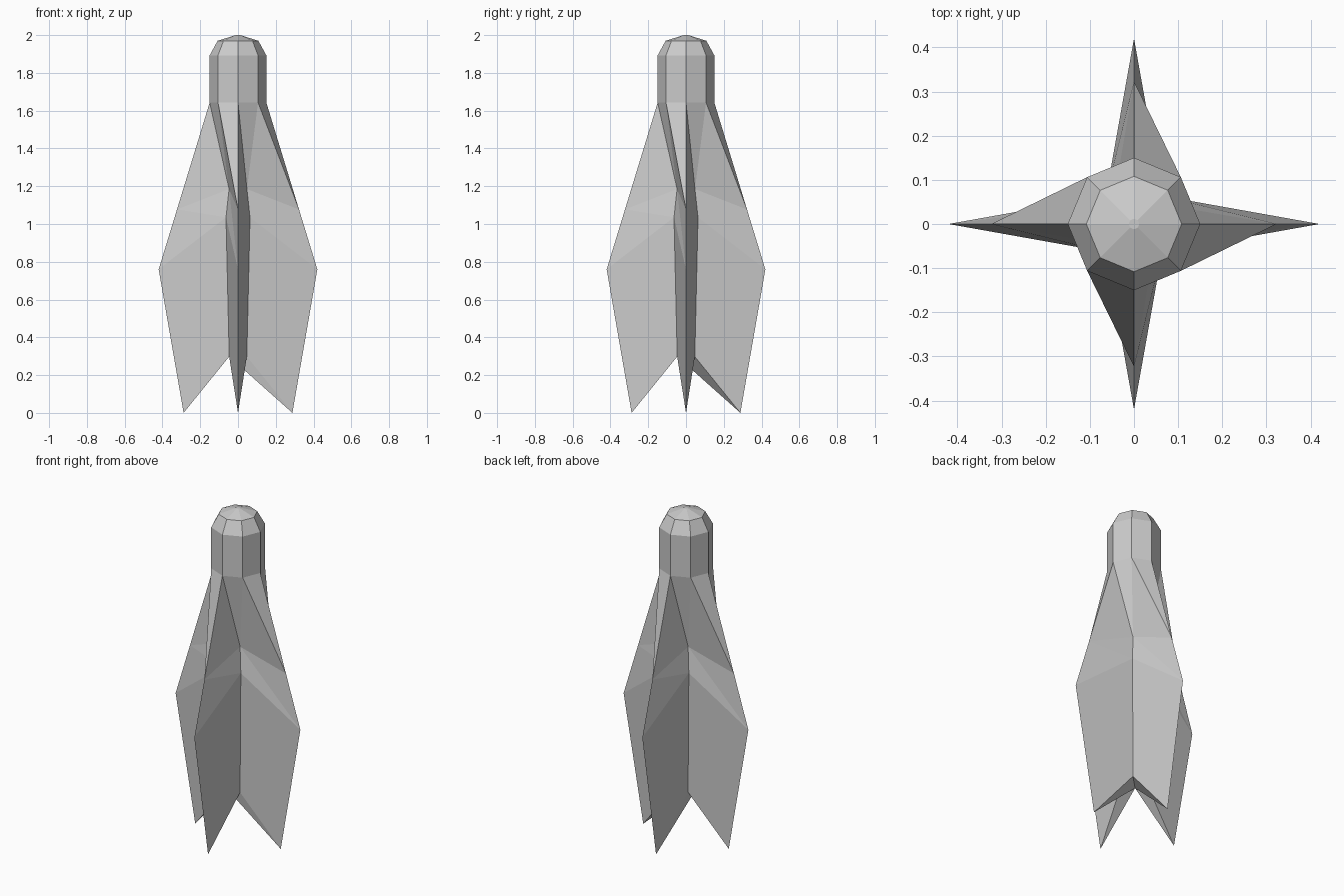
import bpy
import bmesh
from math import sin, cos, pi

if "Cube" in bpy.data.objects:
    bpy.data.objects.remove(bpy.data.objects["Cube"])

SIDES = 8
START = 5  # first corner lies at 225 degrees, in a valley between two fins

# Rings from top to bottom: (fin radius, fin z, valley radius, valley z)
HEAD = [
    (0.012, 2.00, 0.012, 2.00),
    (0.108, 1.97, 0.108, 1.97),
    (0.15, 1.893, 0.15, 1.893),
    (0.15, 1.643, 0.15, 1.643),
]
FINS = [
    HEAD[-1],
    (0.323, 1.077, 0.067, 1.185),
    (0.42, 0.76, 0.09, 1.035),
    (0.288, 0.00, 0.066, 0.298),
]


def add_ring(bm, spec):
    """Eight corners, alternating between valley and fin."""
    fin_r, fin_z, valley_r, valley_z = spec
    ring = []
    for i in range(SIDES):
        k = START + i
        r, z = (valley_r, valley_z) if k % 2 else (fin_r, fin_z)
        a = k * pi / 4
        ring.append(bm.verts.new((r * cos(a), r * sin(a), z)))
    return ring


def loft(name, specs, cap_top=False, cap_bottom=False, triangles=False):
    bm = bmesh.new()
    rings = [add_ring(bm, s) for s in specs]
    for top, low in zip(rings, rings[1:]):
        for i in range(SIDES):
            j = (i + 1) % SIDES
            if triangles:
                bm.faces.new((top[i], low[i], low[j]))
                bm.faces.new((top[i], low[j], top[j]))
            else:
                bm.faces.new((top[i], low[i], low[j], top[j]))
    if cap_top:
        bm.faces.new(rings[0])
    if cap_bottom:  # underside fans out from one valley corner
        base = rings[-1]
        for i in range(1, SIDES - 1):
            bm.faces.new((base[0], base[i + 1], base[i]))
    mesh = bpy.data.meshes.new(name)
    bm.to_mesh(mesh)
    bm.free()
    obj = bpy.data.objects.new(name, mesh)
    bpy.context.collection.objects.link(obj)
    return obj


# Rounded octagonal head
loft("head", HEAD, cap_top=True)

# Four-finned body tapering to pointed tips
loft("finned_body", FINS, cap_bottom=True, triangles=True)
